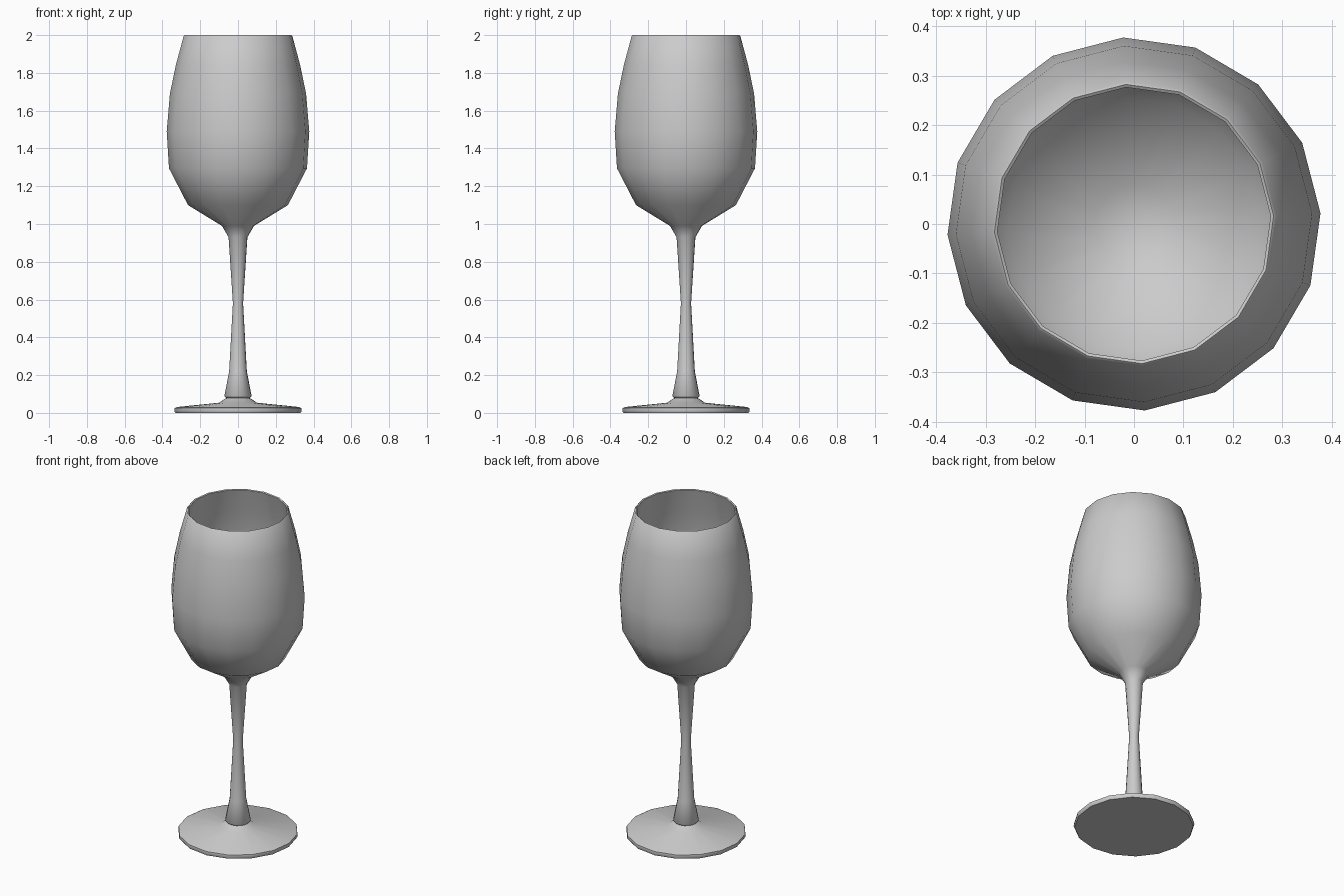
import bpy, bmesh, math

cube = bpy.data.objects.get("Cube")
if cube:
    bpy.data.objects.remove(cube, do_unlink=True)

SIDES = 16
TWIST = math.radians(3.3)
GREY = (0.6, 0.6, 0.6, 1)

glass = bpy.data.materials.new("plain grey")
glass.use_nodes = True
glass.diffuse_color = GREY
glass.node_tree.nodes["Principled BSDF"].inputs["Base Color"].default_value = GREY


def lathe(name, profile, angle=50):
    """Spin a (radius, height) profile round z; radius 0 closes an end."""
    bm = bmesh.new()
    rings = []
    for r, z in profile:
        if r == 0:
            rings.append([bm.verts.new((0, 0, z))] * SIDES)
        else:
            turns = [TWIST + math.tau * i / SIDES for i in range(SIDES)]
            rings.append([bm.verts.new((r * math.cos(a), r * math.sin(a), z)) for a in turns])
    for low, high in zip(rings, rings[1:]):
        for i in range(SIDES):
            j = (i + 1) % SIDES
            corners = dict.fromkeys((low[i], low[j], high[j], high[i]))
            bm.faces.new(list(corners))
    bmesh.ops.recalc_face_normals(bm, faces=bm.faces)
    mesh = bpy.data.meshes.new(name)
    bm.to_mesh(mesh)
    bm.free()
    mesh.materials.append(glass)
    obj = bpy.data.objects.new(name, mesh)
    bpy.context.collection.objects.link(obj)
    bpy.ops.object.select_all(action="DESELECT")
    obj.select_set(True)
    bpy.context.view_layer.objects.active = obj
    bpy.ops.object.shade_smooth_by_angle(angle=math.radians(angle))
    return obj


# Foot: a shallow disc rising to a small collar
lathe("foot", [(0, 0), (0.332, 0), (0.338, 0.01), (0.336, 0.025), (0.325, 0.031),
               (0.1, 0.054), (0.07, 0.075), (0.05, 0.082)])

# Stem and bowl: outer wall up to the rim, then down the thin inner wall
lathe("stem_and_bowl", [
    (0, 0.08), (0.064, 0.08), (0.072, 0.09), (0.047, 0.22), (0.027, 0.58), (0.05, 0.93),
    (0.085, 0.99), (0.265, 1.1), (0.366, 1.295), (0.378, 1.49), (0.361, 1.69),
    (0.33, 1.84), (0.288, 1.996), (0.283, 2.0), (0.277, 1.996),
    (0.319, 1.84), (0.35, 1.69), (0.366, 1.49), (0.354, 1.3), (0.256, 1.11),
    (0.08, 1.005), (0, 0.99)], angle=70)
